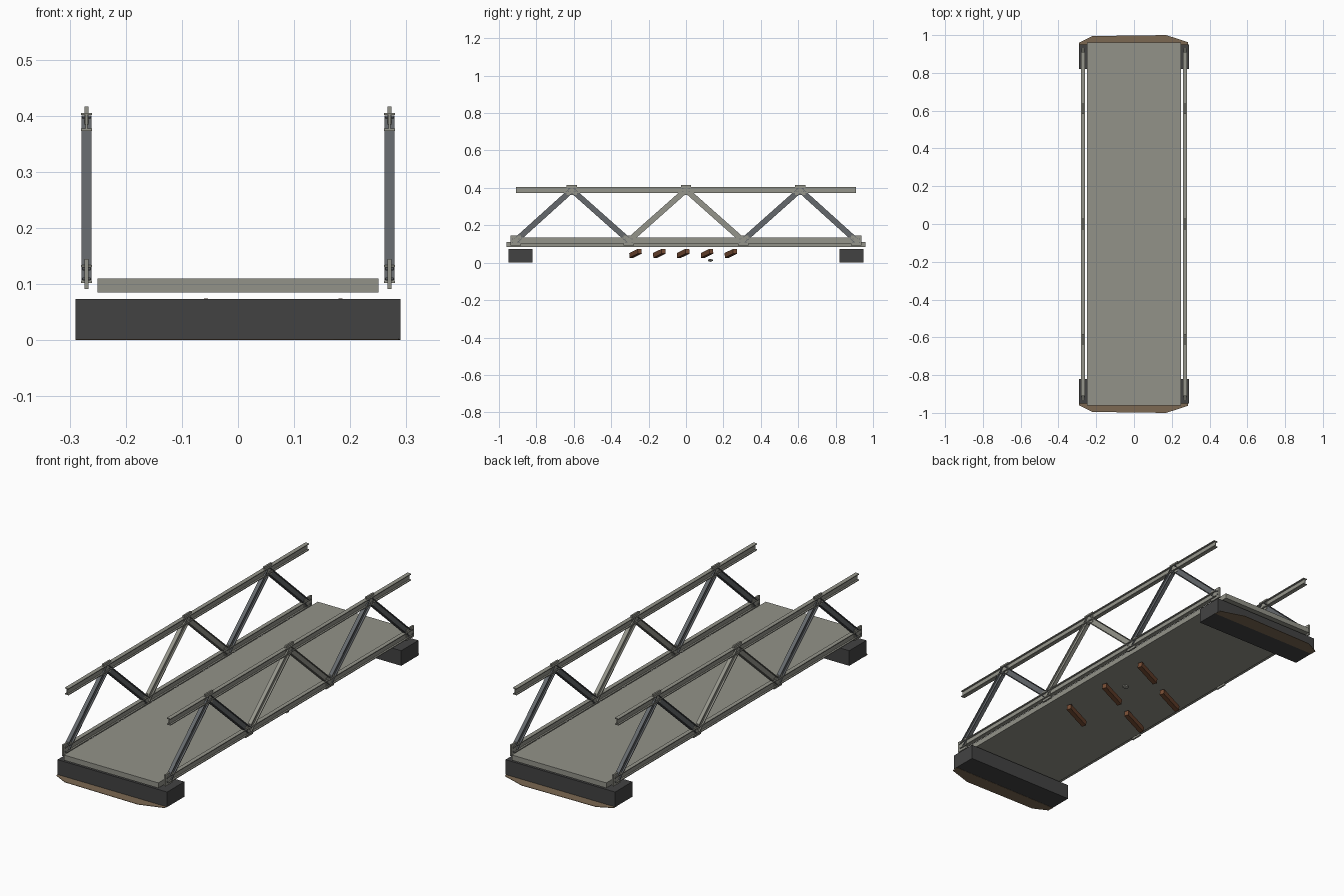
import bpy, bmesh, math
from mathutils import Vector, Matrix

if "Cube" in bpy.data.objects:
    bpy.data.objects.remove(bpy.data.objects["Cube"])


def mat(name, rgb):
    m = bpy.data.materials.new(name)
    m.diffuse_color = (*rgb, 1)
    m.use_nodes = True
    m.node_tree.nodes["Principled BSDF"].inputs["Base Color"].default_value = m.diffuse_color
    return m


CONCRETE = mat("deck grey", (0.29, 0.29, 0.25))
STEEL = mat("pale steel", (0.30, 0.30, 0.26))
DARK = mat("dark steel", (0.13, 0.14, 0.15))
STONE = mat("abutment charcoal", (0.055, 0.055, 0.055))
WOOD = mat("brown wood", (0.19, 0.075, 0.035))
EARTH = mat("earth brown", (0.20, 0.14, 0.085))


def finish(bm, name, material):
    bmesh.ops.recalc_face_normals(bm, faces=bm.faces)
    me = bpy.data.meshes.new(name)
    bm.to_mesh(me)
    bm.free()
    me.materials.append(material)
    ob = bpy.data.objects.new(name, me)
    bpy.context.collection.objects.link(ob)
    return ob


def box(name, lo, hi, material):
    bm = bmesh.new()
    lo, hi = Vector(lo), Vector(hi)
    bmesh.ops.create_cube(bm, size=1, matrix=Matrix.Translation((lo + hi) / 2)
                          @ Matrix.Diagonal((*(hi - lo), 1)))
    return finish(bm, name, material)


def i_beam(name, a, b, height, material, width=0.02, t=0.004):
    """I-section swept from a to b in a plane of constant x."""
    a, b = Vector(a), Vector(b)
    side = Vector((1, 0, 0))
    up = side.cross((b - a).normalized())
    w, h, k = width / 2, height / 2, t / 2
    prof = [(-w, -h), (w, -h), (w, -h + t), (k, -h + t), (k, h - t), (w, h - t),
            (w, h), (-w, h), (-w, h - t), (-k, h - t), (-k, -h + t), (-w, -h + t)]
    bm = bmesh.new()
    rings = [[bm.verts.new(p + side * u + up * v) for u, v in prof] for p in (a, b)]
    n = len(prof)
    for i in range(n):
        j = (i + 1) % n
        bm.faces.new((rings[0][i], rings[0][j], rings[1][j], rings[1][i]))
    bm.faces.new(rings[0])
    bm.faces.new(rings[1])
    return finish(bm, name, material)


def bolts(name, x, y, z, material):
    """Four bolts through a gusset plate."""
    bm = bmesh.new()
    for dy in (-0.017, 0.017):
        for dz in (-0.009, 0.009):
            m = Matrix.Translation((x, y + dy, z + dz)) @ Matrix.Rotation(math.pi / 2, 4, 'Y')
            bmesh.ops.create_cone(bm, cap_ends=True, segments=6, radius1=0.003,
                                  radius2=0.003, depth=0.014, matrix=m)
    return finish(bm, name, material)


# Deck slab
box("deck", (-0.25, -0.96, 0.085), (0.25, 0.96, 0.11), CONCRETE)

# Abutment blocks and the thin earth aprons below their ends
for s, tag in ((-1, "front"), (1, "back")):
    ys = sorted((s * 0.82, s * 0.95))
    box(tag + "_abutment", (-0.29, ys[0], 0.001), (0.29, ys[1], 0.073), STONE)
    bm = bmesh.new()
    outline = [(-0.29, 0.93), (0.29, 0.93), (0.285, 0.963), (0.17, 1.0),
               (-0.22, 0.995), (-0.29, 0.96)]
    f = bm.faces.new([bm.verts.new((x, s * y, 0)) for x, y in outline])
    r = bmesh.ops.extrude_face_region(bm, geom=[f])
    bmesh.ops.translate(bm, vec=(0, 0, 0.002),
                        verts=[v for v in r["geom"] if isinstance(v, bmesh.types.BMVert)])
    finish(bm, tag + "_earth_apron", EARTH)

# Side trusses
LOW, TOP = 0.118, 0.389
nodes = [(-0.91, LOW), (-0.61, TOP), (-0.305, LOW), (0, TOP),
         (0.305, LOW), (0.61, TOP), (0.91, LOW)]
for s, tag in ((-1, "left"), (1, "right")):
    x = s * 0.27
    i_beam(tag + "_top_chord", (x, -0.91, TOP), (x, 0.91, TOP), 0.032, STEEL)
    i_beam(tag + "_bottom_chord", (x, -0.92, LOW), (x, 0.92, LOW), 0.032, STEEL)
    for i in range(6):
        (y0, z0), (y1, z1) = nodes[i], nodes[i + 1]
        i_beam(f"{tag}_diagonal_{i}", (x, y0, z0), (x, y1, z1), 0.03,
               STEEL if i in (2, 3) else DARK, width=0.0185)
    for i, (y, z) in enumerate(nodes):
        box(f"{tag}_gusset_{i}", (x - 0.004, y - 0.028, z - 0.027),
            (x + 0.004, y + 0.028, z + 0.027), STEEL)
        bolts(f"{tag}_bolts_{i}", x, y, z, DARK)

# Loose timber pieces lying skewed under the deck, in two staggered rows
along = Vector((0.13, 0.045, 0.022))
for i in range(5):
    c = Vector((0.12 if i % 2 == 0 else -0.12, -0.27 + 0.1275 * i, 0.05))
    q = along.to_track_quat('X', 'Z').to_matrix().to_4x4()
    bm = bmesh.new()
    bmesh.ops.create_cube(bm, size=1, matrix=Matrix.Translation(c) @ q
                          @ Matrix.Diagonal((along.length, 0.022, 0.026, 1)))
    finish(bm, f"timber_{i}", WOOD)

# Small stone under the deck
bm = bmesh.new()
bmesh.ops.create_icosphere(bm, subdivisions=1, radius=1, matrix=Matrix.Translation((0.16, 0.13, 0.013))
                           @ Matrix.Diagonal((0.018, 0.016, 0.008, 1)))
finish(bm, "pebble", CONCRETE)
